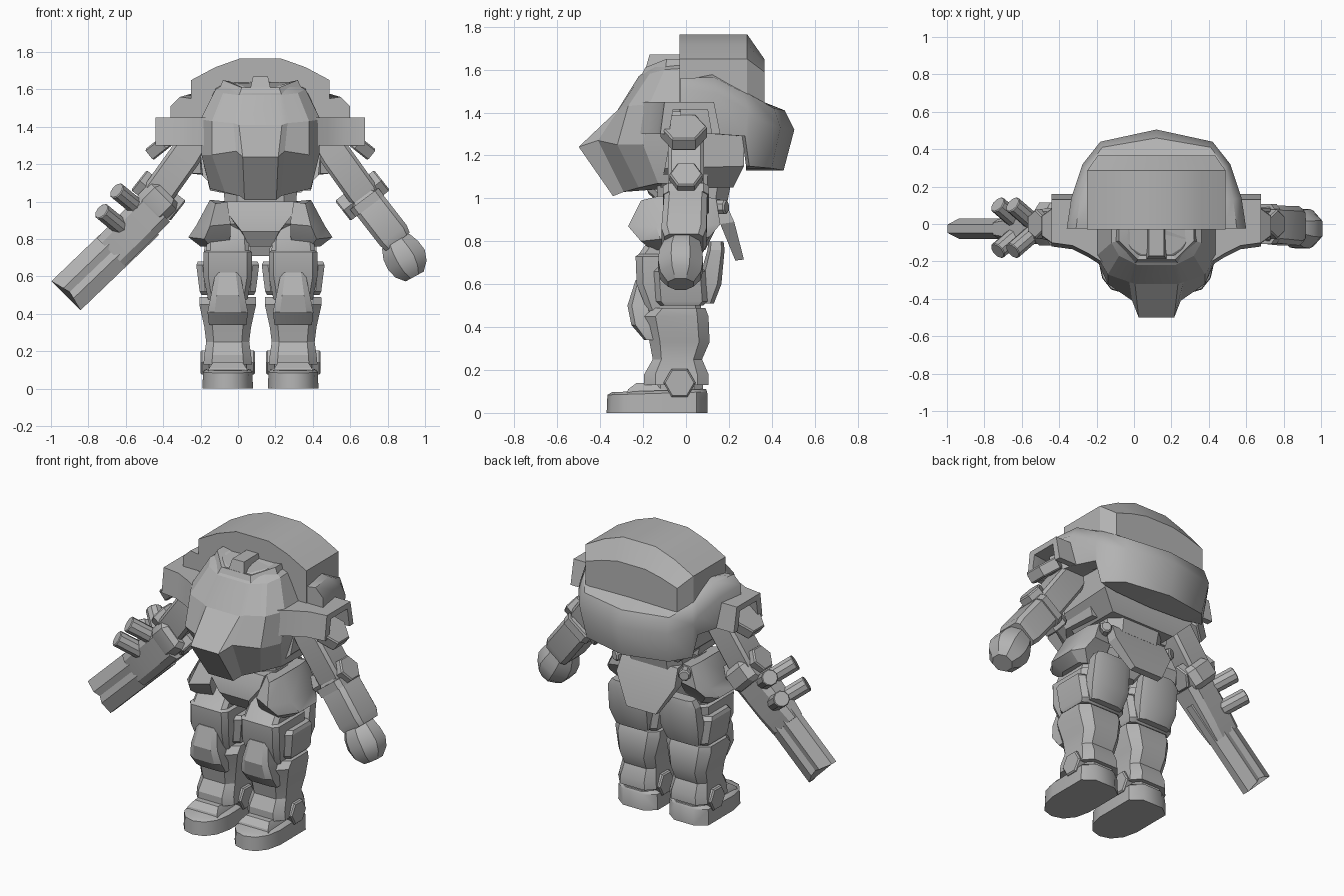
import bpy, bmesh, math
from mathutils import Vector

CX = 0.12  # the body's plane of symmetry
BOTH = (1, -1)
grey = bpy.data.materials.new("plain grey")
grey.diffuse_color = (0.45, 0.45, 0.45, 1)


def loft(name, rings, sides=(1,), angle=28):
    """Skin rings of (u, y, z) points; one object for each side sign."""
    n = len(rings[0])
    for s in sides:
        bm = bmesh.new()
        vs = [[bm.verts.new((CX + s * p[0], p[1], p[2])) for p in r] for r in rings]
        for a, b in zip(vs, vs[1:]):
            for i in range(n):
                bm.faces.new((a[i], a[(i + 1) % n], b[(i + 1) % n], b[i]))
        bm.faces.new(vs[0])
        bm.faces.new(vs[-1])
        bmesh.ops.recalc_face_normals(bm, faces=bm.faces)
        me = bpy.data.meshes.new(name)
        bm.to_mesh(me)
        bm.free()
        me.materials.append(grey)
        side = "" if len(sides) == 1 else ("_left" if s > 0 else "_right")
        ob = bpy.data.objects.new(name + side, me)
        bpy.context.collection.objects.link(ob)
        bpy.ops.object.select_all(action='DESELECT')
        ob.select_set(True)
        bpy.context.view_layer.objects.active = ob
        bpy.ops.object.shade_smooth_by_angle(angle=math.radians(angle))


def sym(half):
    return half + [(-u, y, z) for u, y, z in reversed(half)]


def limb(name, stations, sides=BOTH, c=0.35):
    """Chamfered box section along stations (u, z, y, half width, half depth)."""
    a, b = stations[0], stations[-1]
    d = Vector((b[0] - a[0], b[1] - a[1])).normalized()
    k = 1 - c
    sec = [(1, -k), (1, k), (k, 1), (-k, 1), (-1, k), (-1, -k), (-k, -1), (k, -1)]
    loft(name, [[(u - d.y * w * p, y + e * q, z + d.x * w * p) for p, q in sec]
                for u, z, y, w, e in stations], sides)


def rod(name, p0, p1, r, n=6, sides=BOTH, chamfer=0.008):
    """Round or hexagonal bar with chamfered ends."""
    p0, p1 = Vector(p0), Vector(p1)
    d = (p1 - p0).normalized()
    e1 = d.cross(Vector((0, 1, 0))).normalized()
    e2 = d.cross(e1)

    def ring(p, rad):
        return [p + rad * (math.cos(t) * e1 + math.sin(t) * e2)
                for t in (2 * math.pi * (i + .5) / n for i in range(n))]
    loft(name, [ring(p0, r - chamfer), ring(p0 + d * chamfer, r),
                ring(p1 - d * chamfer, r), ring(p1, r - chamfer)], sides)


# Hood over the back of the cockpit, with a sloped rear panel
def hood_ring(y, w, zs, zt, zb):
    return sym([(w, y, zb), (w, y, zs), (w * .65, y, zs + (zt - zs) * .6), (w * .3, y, zt)])


loft("hood", [hood_ring(-.03, .37, 1.65, 1.765, 1.3), hood_ring(.285, .37, 1.65, 1.765, 1.3),
              hood_ring(.365, .315, 1.59, 1.65, 1.3)], angle=20)

# Shroud wrapping around the back from shoulder to shoulder
shroud = [
    [(.36, -.025, 1.55), (.43, -.025, 1.56), (.48, -.025, 1.51), (.48, -.025, 1.3), (.36, -.025, 1.3)],
    [(.36, .12, 1.58), (.41, .13, 1.565), (.455, .14, 1.49), (.45, .13, 1.3), (.35, .12, 1.3)],
    [(.35, .26, 1.51), (.38, .27, 1.49), (.405, .29, 1.41), (.395, .275, 1.29), (.31, .26, 1.29)],
    [(.35, .28, 1.50), (.37, .30, 1.48), (.395, .32, 1.37), (.37, .295, 1.15), (.31, .28, 1.15)],
    [(.29, .35, 1.45), (.29, .41, 1.42), (.30, .44, 1.33), (.28, .40, 1.14), (.25, .28, 1.14)],
    [(0, .36, 1.45), (0, .46, 1.41), (0, .505, 1.32), (0, .455, 1.13), (0, .28, 1.13)]]
loft("back_shroud", shroud + [[(-u, y, z) for u, y, z in r] for r in reversed(shroud[:-1])], angle=40)

# Faceted front hull: full cheeks with the nose jutting between them
loft("front_hull", [sym(r) for r in [
    [(.17, .05, 1.64), (.17, -.08, 1.64), (.13, -.13, 1.63), (.10, -.15, 1.62), (.08, -.16, 1.61)],
    [(.24, .05, 1.61), (.24, -.10, 1.60), (.20, -.17, 1.58), (.12, -.21, 1.57), (.10, -.22, 1.57)],
    [(.315, .08, 1.45), (.32, -.17, 1.44), (.26, -.27, 1.43), (.145, -.31, 1.42), (.115, -.32, 1.41)],
    [(.315, .10, 1.25), (.315, -.20, 1.25), (.26, -.32, 1.25), (.13, -.41, 1.27), (.095, -.50, 1.24)],
    [(.27, .10, 1.06), (.27, -.13, 1.07), (.19, -.22, 1.05), (.11, -.29, 1.03), (.085, -.34, 1.01)]]], angle=14)
# Raised rim around the hatch and the hatch block
loft("hatch_rim", [sym(r) for r in [
    [(.22, 0, 1.57), (.235, -.10, 1.57), (.12, -.22, 1.55)],
    [(.20, 0, 1.65), (.20, -.09, 1.65), (.10, -.19, 1.61)],
    [(.15, 0, 1.64), (.155, -.08, 1.64), (.08, -.15, 1.60)]]], angle=14)
loft("hatch_block", [sym([(.055, -.02, 1.6), (.055, -.19, 1.6)]),
                     sym([(.04, -.03, 1.67), (.04, -.17, 1.67)])])
# Lower torso and waist
loft("rear_torso", [sym([(.32, .27, 1.35), (.33, -.06, 1.35)]),
                    sym([(.32, .27, 1.15), (.31, -.1, 1.14)]),
                    sym([(.22, .22, 1.05), (.22, -.12, 1.05)])])
limb("waist", [(0, 1.12, .04, .2, .18), (0, .97, .03, .19, .16)], (1,))

# Pelvis with front and rear plates
limb("pelvis", [(0, 1.0, .01, .2, .15), (0, .88, 0, .2, .15), (0, .76, -.02, .07, .11)], (1,))
loft("front_pelvis_plate", [sym(r) for r in [
    [(.18, -.08, 1.0), (.18, -.17, 1.0)],
    [(.17, -.08, .93), (.17, -.20, .93)],
    [(.10, -.08, .83), (.10, -.21, .84)],
    [(.06, -.08, .76), (.06, -.16, .76)]]])
loft("rear_skirt_plate", [sym(r) for r in [
    [(.19, .12, 1.0), (.19, .18, .99)],
    [(.20, .16, .88), (.20, .225, .89)],
    [(.10, .23, .71), (.10, .27, .715)]]])
# Hip plates: rings from the top edge down to the lower rim
loft("hip_plate", [
    [(.17, -.14, 1.0), (.17, .13, 1.0), (.25, .14, 1.0), (.27, .06, 1.01), (.27, -.13, 1.01), (.24, -.21, .99)],
    [(.16, -.22, .88), (.17, .14, .89), (.30, .16, .88), (.345, .08, .87), (.345, -.14, .87), (.27, -.27, .87)],
    [(.16, -.20, .82), (.17, .10, .83), (.33, .11, .82), (.385, .05, .81), (.385, -.12, .81), (.30, -.21, .80)],
    [(.17, -.15, .76), (.17, .06, .77), (.28, .07, .76), (.32, .04, .76), (.32, -.10, .76), (.27, -.16, .76)]],
     BOTH)
rod("hip_pin", (.2, .1, .96), (.24, .19, .96), .035, 8)

# Legs
L = .175
limb("thigh", [(L, .88, -.01, .11, .11), (L, .74, -.08, .115, .14), (L, .73, -.08, .13, .155),
               (L, .60, -.08, .13, .15), (L, .45, -.05, .10, .12)], c=.2)
limb("thigh_side_armour", [(L, .68, -.03, .16, .10), (L, .66, -.03, .168, .12),
                           (L, .52, -.02, .15, .12), (L, .50, -.02, .14, .10)], c=.2)
limb("thigh_rear_armour", [(L, .8, .14, .10, .035), (L, .76, .14, .125, .04),
                           (L, .60, .11, .13, .055), (L, .51, .08, .11, .05)])
limb("knee_guard", [(L, .62, -.2, .065, .035), (L, .5, -.215, .09, .058),
                    (L, .41, -.2, .108, .055), (L, .34, -.165, .10, .03)])
limb("shin", [(L, .49, -.03, .15, .12), (L, .45, -.045, .152, .15), (L, .33, -.03, .125, .14),
              (L, .25, -.04, .115, .115), (L, .18, -.045, .125, .15), (L, .13, -.045, .13, .15)])
limb("ankle", [(L, .15, -.04, .1, .12), (L, .08, -.04, .1, .12)])
rod("ankle_disc", (.03, -.03, .14), (.32, -.03, .14), .075)

# Feet: rounded sole outline and a stepped instep
plan = [(.5, .10), (1, .05), (1, -.2), (.85, -.29), (.5, -.35), (0, -.37)]
plan = plan + [(-a, y) for a, y in reversed(plan[:-1])]
loft("foot", [[(L + .135 * a, y, 0) for a, y in plan],
              [(L + .132 * a, y * .99, .095 + .03 * y) for a, y in plan],
              [(L + .115 * a, y * .93, .108 + .03 * y) for a, y in plan]], BOTH, 40)
loft("instep", [[(L + w * a, y, z) for a, y in ((1, y1), (1, y0), (-1, y0), (-1, y1))]
                for w, y0, y1, z in ((.11, -.28, -.08, .08), (.1, -.27, -.1, .11), (.08, -.23, -.13, .14))], BOTH)


# Shoulders: open shells around the arm, blending into the hull
def shell(u, y0, y1):
    return [(u, y0, 1.3), (u, y0 + .02, 1.45), (u, .13, 1.45), (u, y1, 1.3),
            (u, y1 - .04, 1.3), (u, .10, 1.415), (u, y0 + .06, 1.415), (u, y0 + .04, 1.3)]


loft("shoulder_shell", [shell(.28, -.23, .16), shell(.36, -.18, .16),
                        shell(.45, -.135, .16), shell(.56, -.12, .16)], BOTH)
rod("shoulder_disc", (.50, -.01, 1.279), (.545, -.01, 1.336), .108)

# Arms
limb("upper_arm", [(.33, 1.36, 0, .08, .08), (.40, 1.25, 0, .085, .085),
                   (.55, 1.04, 0, .085, .085), (.58, 1.0, 0, .06, .07)], c=.2)
rod("elbow_joint", (.44, 0, .95), (.65, 0, 1.115), .078)
limb("forearm", [(.545, 1.03, 0, .075, .08), (.57, 1.0, 0, .09, .10), (.71, .82, -.01, .09, .105),
                 (.735, .785, -.01, .08, .09)], (1,), c=.25)
limb("forearm_cuff", [(.555, 1.015, 0, .095, .108), (.585, .975, 0, .095, .108)], (1,), c=.25)
limb("fist", [(.71, .81, -.01, .06, .07), (.725, .785, -.02, .085, .085), (.75, .74, -.025, .105, .10),
              (.78, .69, -.025, .112, .105), (.805, .64, -.025, .095, .095), (.825, .60, -.025, .055, .06)],
     (1,), c=.58)

# Long gun in place of one forearm
limb("gun_mount", [(.50, 1.05, 0, .08, .09), (.52, 1.03, 0, .10, .115),
                   (.58, .97, 0, .10, .115), (.60, .95, -.01, .09, .09)], (-1,))
limb("gun_receiver", [(.56, .97, -.02, .108, .09), (.72, .81, -.025, .108, .07),
                      (.80, .73, -.025, .105, .05)], (-1,))
gun = [(1, -.4), (1, .4), (.35, 1), (0, .8), (-.35, 1), (-1, .4),
       (-1, -.4), (-.35, -1), (0, -.8), (.35, -1)]
loft("gun_barrel", [[(u + .707 * .11 * p - back * (1 - abs(p)), -.025 + .055 * q,
                      z + .707 * .11 * p + back * (1 - abs(p))) for p, q in gun]
                    for u, z, back in ((.62, .90, 0), (1.04, .497, .02))], (-1,))
for i, (u, z) in enumerate(((.66, .97), (.74, .86))):
    for y in (1, -1):
        rod(f"launch_tube_{i}_{y}", (u, -.02 + .03 * y, z),
            (u + .11, -.02 + .125 * y, z + .09), .048, 10, (-1,), .005)
